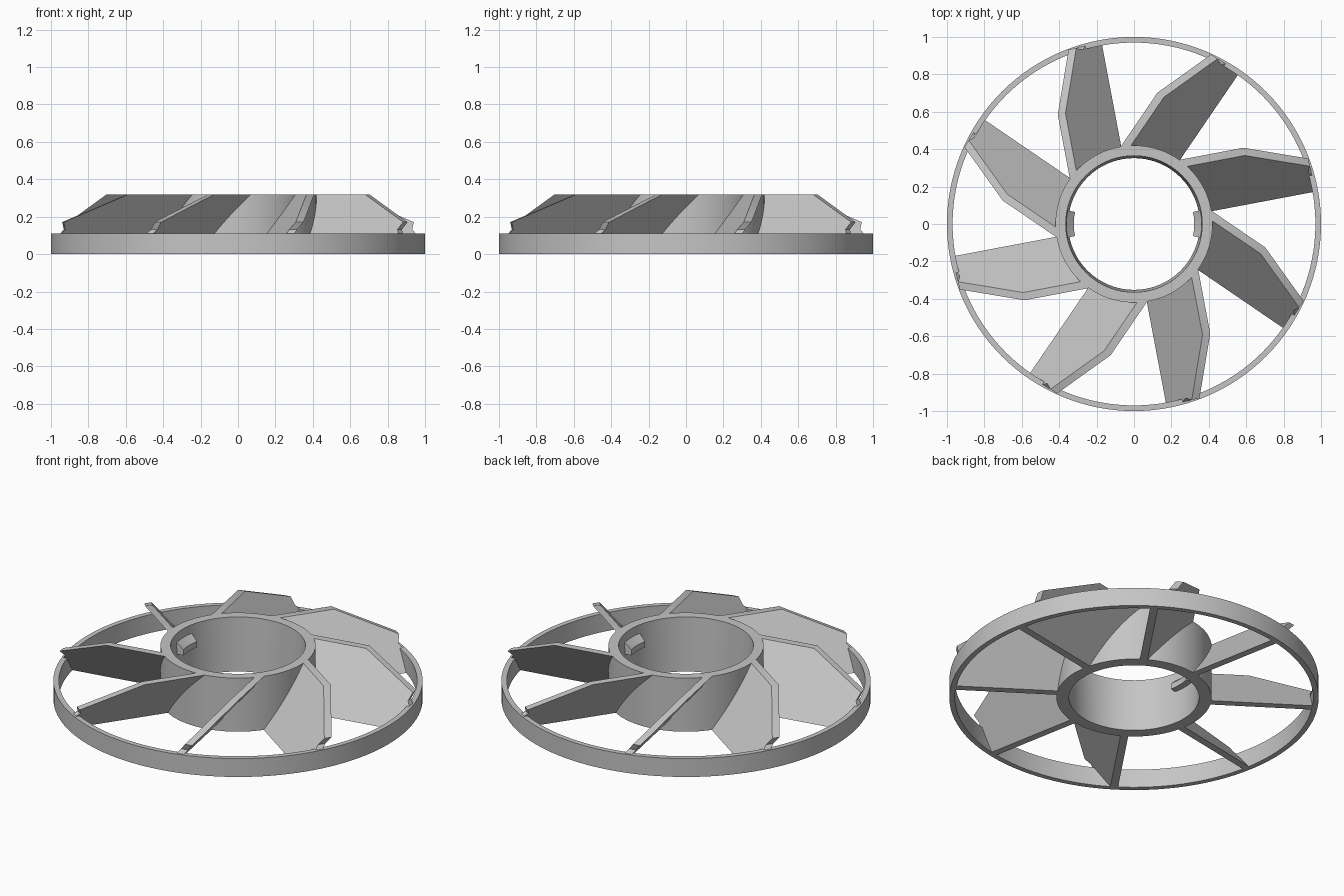
import bpy, bmesh
from math import radians, pi, cos, sin
from mathutils import Matrix

cube = bpy.data.objects.get("Cube")
if cube:
    bpy.data.objects.remove(cube, do_unlink=True)

grey = bpy.data.materials.new("plain grey")
grey.use_nodes = True
grey.diffuse_color = (0.56, 0.56, 0.56, 1)
grey.node_tree.nodes["Principled BSDF"].inputs["Base Color"].default_value = grey.diffuse_color


def finish(name, bm):
    """Turn a bmesh into a named object with crisp edges and smooth curves."""
    bmesh.ops.recalc_face_normals(bm, faces=bm.faces)
    mesh = bpy.data.meshes.new(name)
    bm.to_mesh(mesh)
    bm.free()
    mesh.materials.append(grey)
    obj = bpy.data.objects.new(name, mesh)
    bpy.context.collection.objects.link(obj)
    bpy.ops.object.select_all(action="DESELECT")
    obj.select_set(True)
    bpy.context.view_layer.objects.active = obj
    bpy.ops.object.shade_smooth_by_angle(angle=radians(30))
    return obj


def lathe(name, profile, steps, start=0.0, sweep=2 * pi):
    """Sweep a closed (radius, z) profile around the z axis."""
    bm = bmesh.new()
    full = sweep >= 2 * pi
    rings = []
    for i in range(steps if full else steps + 1):
        a = start + sweep * i / steps
        rings.append([bm.verts.new((r * cos(a), r * sin(a), z)) for r, z in profile])
    n = len(profile)
    for i in range(steps):
        p, q = rings[i], rings[(i + 1) % len(rings)]
        for j in range(n):
            k = (j + 1) % n
            bm.faces.new((p[j], q[j], q[k], p[k]))
    if not full:
        bm.faces.new(rings[0])
        bm.faces.new(rings[-1])
    return finish(name, bm)


HEIGHT, RIM = 0.32, 0.11

# Outer ring and slightly tapered hub
lathe("outer_ring", [(0.97, 0), (1, 0), (1, RIM), (0.97, RIM)], 128)
lathe("hub", [(0.352, 0), (0.42, 0), (0.42, HEIGHT), (0.365, HEIGHT)], 96)

# Two wedge-shaped catches inside the hub
for name, angle in (("left_catch", 0), ("right_catch", pi)):
    half = radians(11.5)
    lathe(name, [(0.322, 0.20), (0.362, 0.20), (0.362, 0.27), (0.322, 0.235)],
          6, angle - half, 2 * half)

# Slanted blades: side outline (distance along blade, height), leaning as it rises
OUTLINE = [(0.40, 0), (0.975, 0), (0.983, RIM), (0.966, 0.132), (0.981, 0.171),
           (0.65, HEIGHT), (0.28, HEIGHT), (0.36, HEIGHT / 2)]
LEAN, THICK, OFFSET = 0.8125, 0.042, -0.01

for i in range(8):
    bm = bmesh.new()
    front = [bm.verts.new((u, OFFSET + LEAN * z, z)) for u, z in OUTLINE]
    back = [bm.verts.new((u, OFFSET + LEAN * z + THICK, z)) for u, z in OUTLINE]
    bm.faces.new(front)
    bm.faces.new(back)
    for j in range(len(OUTLINE)):
        k = (j + 1) % len(OUTLINE)
        bm.faces.new((front[j], front[k], back[k], back[j]))
    bm.transform(Matrix.Rotation(radians(10.7 + 45 * i), 4, "Z"))
    finish(f"blade_{i + 1}", bm)
